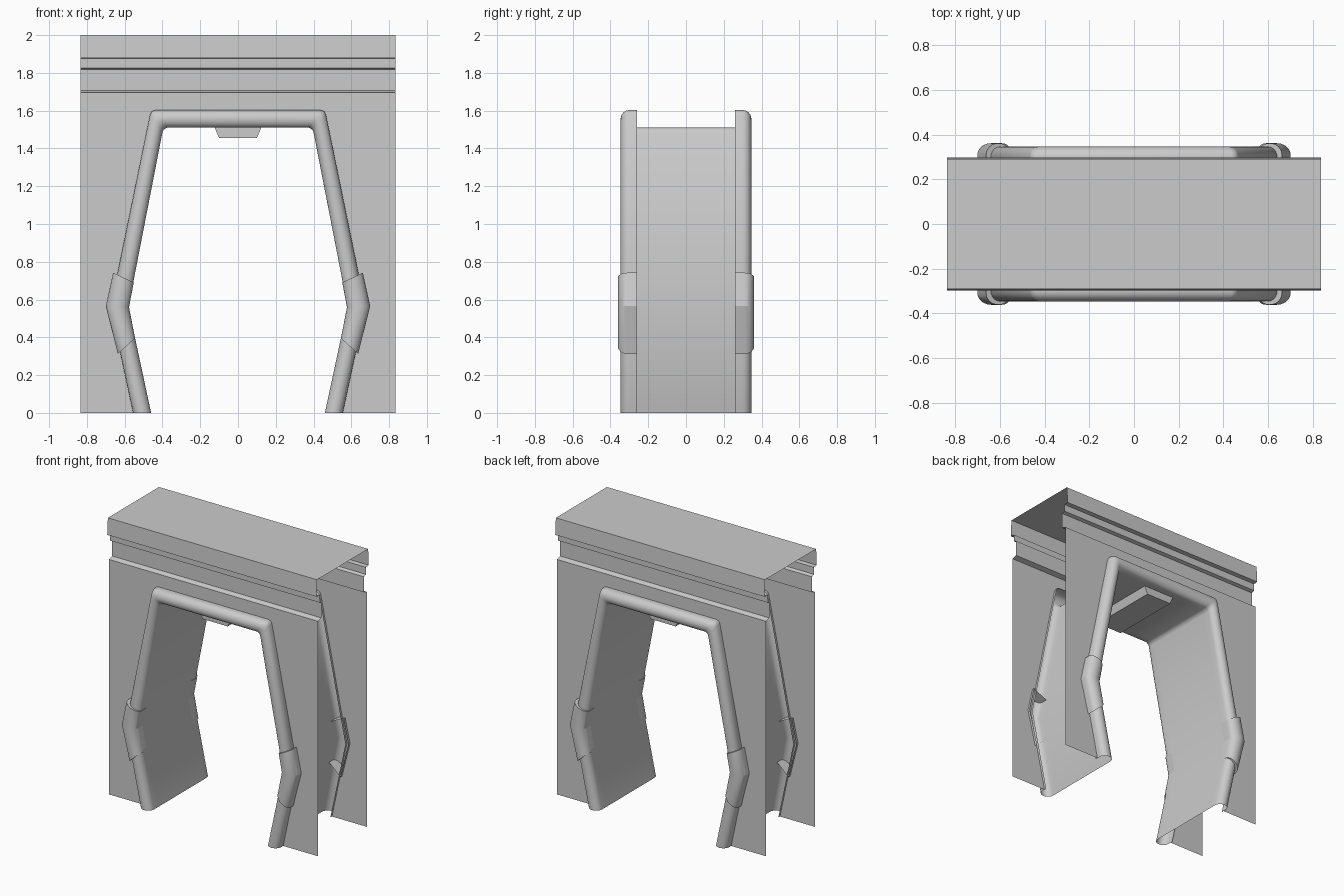
import bpy
from math import sin, cos, pi, radians

if "Cube" in bpy.data.objects:
    bpy.data.objects.remove(bpy.data.objects["Cube"])

W = 0.835        # half width of the wall
WALL_Y = 0.278   # wall face depth
TUN_Y = 0.26     # tunnel half depth

# Left half of the arch, floor to crown: inner and outer edge as (x, z)
inner = [(-.46, 0), (-.58, .56), (-.40, 1.485), (-.393, 1.50), (-.376, 1.51)]
outer = [(-.555, 0), (-.675, .56), (-.466, 1.577), (-.457, 1.596), (-.437, 1.603)]


def full(half):
    return half + [(-x, z) for x, z in reversed(half)]


def make(name, verts, faces, mirror=(), smooth=None):
    me = bpy.data.meshes.new(name)
    me.from_pydata(verts, [], faces)
    me.update()
    ob = bpy.data.objects.new(name, me)
    bpy.context.collection.objects.link(ob)
    bpy.ops.object.select_all(action='DESELECT')
    ob.select_set(True)
    bpy.context.view_layer.objects.active = ob
    if smooth:
        bpy.ops.object.shade_smooth_by_angle(angle=radians(smooth))
    if mirror:
        m = ob.modifiers.new("Mirror", 'MIRROR')
        m.use_axis = ('X' in mirror, 'Y' in mirror, False)
        m.use_mirror_merge = False
    return ob


def half_round(name, ins, outs, y_mid, y_out, mirror, smooth, caps=False, n=12):
    """Half-round moulding lofted between an inner and an outer edge."""
    verts, cols = [], n + 3
    for (xi, zi), (xo, zo) in zip(ins, outs):
        section = [(0, TUN_Y)]
        for k in range(n + 1):
            a = pi * k / n
            section.append(((1 - cos(a)) / 2, y_mid + (y_out - y_mid) * sin(a)))
        section.append((1, TUN_Y))
        verts += [(xi + (xo - xi) * t, -y, zi + (zo - zi) * t) for t, y in section]
    faces = [(i * cols + k, (i + 1) * cols + k, (i + 1) * cols + k + 1, i * cols + k + 1)
             for i in range(len(ins) - 1) for k in range(cols - 1)]
    if caps:
        last = (len(ins) - 1) * cols
        faces += [list(range(cols)), [last + k for k in reversed(range(cols))]]
    return make(name, verts, faces, mirror, smooth)


# Front and back wall panels around the opening
outline = [(W, 0), (W, 1.695), (-W, 1.695), (-W, 0)] + full(outer)
make("wall_panels", [(x, -WALL_Y, z) for x, z in outline],
     [list(range(len(outline)))], mirror='Y')

# Stepped cornice running over the top, open at both ends
prof = [(-WALL_Y, 1.695), (-.242, 1.706), (-.242, 1.818), (-.266, 1.826),
        (-.266, 1.877), (-.298, 1.88), (-.291, 2.0)]
prof += [(-y, z) for y, z in reversed(prof)]
verts = [(x, y, z) for y, z in prof for x in (-W, W)]
make("cornice", verts, [(2 * i, 2 * i + 1, 2 * i + 3, 2 * i + 2)
                        for i in range(len(prof) - 1)])

# Tunnel lining
path = full(inner)
verts = [(x, y, z) for x, z in path for y in (-TUN_Y, TUN_Y)]
make("tunnel_lining", verts, [(2 * i, 2 * i + 1, 2 * i + 3, 2 * i + 2)
                              for i in range(len(path) - 1)], smooth=50)

# Rounded trim around both openings
half_round("arch_trim", full(inner), full(outer), .30, .346, 'Y', 50)

# Thicker sleeves over the knees of the trim
half_round("knee_sleeve",
           [(-.545, .395), (-.577, .56), (-.552, .69)],
           [(-.636, .312), (-.70, .565), (-.661, .742)],
           .31, .361, 'XY', 20, caps=True)

# Bar hanging below the crown
sec = [(-.124, 1.512), (-.10, 1.455), (.10, 1.455), (.124, 1.512)]
verts = [(x, y, z) for y in (-TUN_Y, TUN_Y) for x, z in sec]
make("ceiling_bar", verts,
     [(0, 1, 2, 3), (7, 6, 5, 4)] +
     [(i, i + 4, (i + 1) % 4 + 4, (i + 1) % 4) for i in range(4)])
